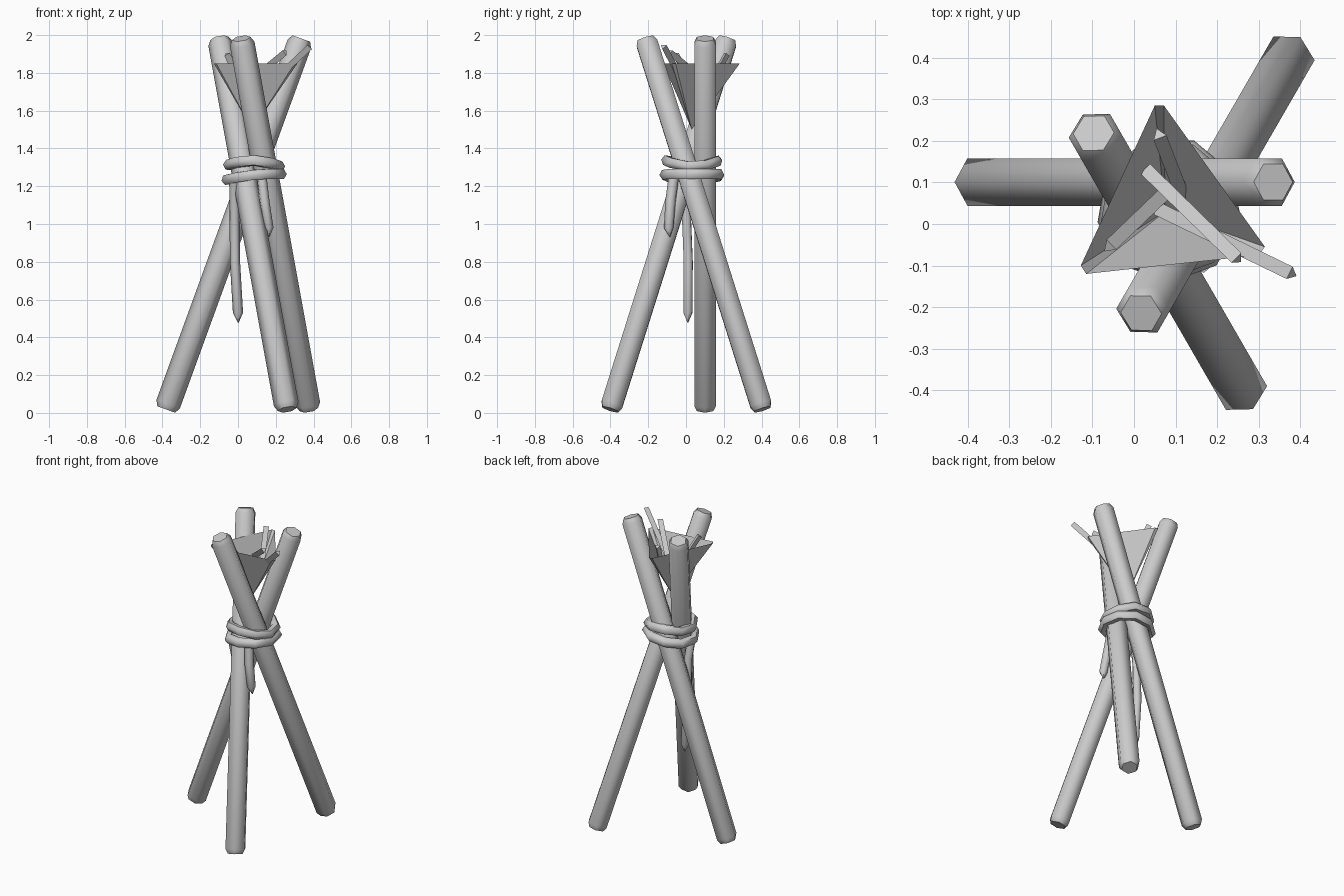
import bpy, bmesh
from math import cos, sin, pi, radians
from mathutils import Vector, Matrix

if "Cube" in bpy.data.objects:
    bpy.data.objects.remove(bpy.data.objects["Cube"])

CENTRE = Vector((0.085, 0.035, 0))


def finish(name, bm, angle=None):
    bmesh.ops.recalc_face_normals(bm, faces=bm.faces)
    me = bpy.data.meshes.new(name)
    bm.to_mesh(me)
    bm.free()
    ob = bpy.data.objects.new(name, me)
    bpy.context.collection.objects.link(ob)
    if angle:
        bpy.ops.object.select_all(action='DESELECT')
        ob.select_set(True)
        bpy.context.view_layer.objects.active = ob
        bpy.ops.object.shade_smooth_by_angle(angle=radians(angle))
    return ob


def prism(name, a, b, sides, rings, angle=None):
    """Straight bar from a to b; rings are (distance from a, radius)."""
    a, b = Vector(a), Vector(b)
    w = (b - a).normalized()
    v = Vector((0, 0, 1)).cross(w).normalized()
    u = v.cross(w)
    bm = bmesh.new()
    loops = []
    for d, r in rings:
        loops.append([bm.verts.new(a + w * d + r * (u * cos(2 * pi * i / sides) + v * sin(2 * pi * i / sides)))
                      for i in range(sides)])
    for p, q in zip(loops, loops[1:]):
        for i in range(sides):
            j = (i + 1) % sides
            bm.faces.new((p[i], p[j], q[j], q[i]))
    bm.faces.new(loops[0])
    bm.faces.new(loops[-1])
    return finish(name, bm, angle)


def rope(name, points, radii, closed=False):
    """Round cord swept along a path."""
    cu = bpy.data.curves.new(name, 'CURVE')
    cu.dimensions = '3D'
    cu.bevel_depth = 1.0
    cu.bevel_resolution = 1
    cu.use_fill_caps = True
    sp = cu.splines.new('POLY')
    sp.points.add(len(points) - 1)
    for pt, co, r in zip(sp.points, points, radii):
        pt.co = (*co, 1)
        pt.radius = r
    sp.use_cyclic_u = closed
    ob = bpy.data.objects.new(name, cu)
    bpy.context.collection.objects.link(ob)
    bpy.ops.object.select_all(action='DESELECT')
    ob.select_set(True)
    bpy.context.view_layer.objects.active = ob
    bpy.ops.object.convert(target='MESH')
    bpy.ops.object.shade_smooth_by_angle(angle=radians(61))


# three crossed hexagonal poles with chamfered ends
for k in range(3):
    rot = Matrix.Rotation(k * 2 * pi / 3, 3, 'Z')
    lo = CENTRE + rot @ Vector((-0.465, 0.066, 0.018))
    hi = CENTRE + rot @ Vector((0.25, 0.066, 1.982))
    n = (hi - lo).length
    prism(f"pole_{k + 1}", lo, hi, 6,
          [(0, 0.05), (0.03, 0.066), (n - 0.03, 0.066), (n, 0.05)], 61)

# two wavy rope wraps where the poles cross
for name, z, tilt, wave, rad in (("lower_wrap", 1.255, 0.015, 0.006, 0.146),
                                 ("upper_wrap", 1.322, -0.004, 0.014, 0.137)):
    pts = []
    for i in range(9):
        t = 2 * pi * i / 9 + pi / 6
        pts.append(CENTRE + Vector((rad * cos(t), rad * sin(t),
                                    z + tilt * cos(t) - wave * cos(2 * t))))
    rope(name, pts, [0.03] * 9, True)

# hanging rope ends, tapering to points
rope("long_rope_end",
     [(-0.02, -0.04, 1.25), (-0.018, 0.0, 1.1), (-0.016, 0.012, 0.8), (0.0, 0.01, 0.53), (0.002, 0.01, 0.475)],
     [0.027, 0.027, 0.027, 0.027, 0.001])
rope("short_rope_end",
     [(0.125, -0.065, 1.25), (0.14, -0.082, 1.12), (0.163, -0.092, 0.98), (0.166, -0.085, 0.93)],
     [0.028, 0.028, 0.026, 0.001])

# open three-sided basket hanging between the pole tops
bm = bmesh.new()
rim = [(0.05, 0.285), (0.072, 0.285), (0.315, -0.055), (0.3, -0.075), (-0.115, -0.12), (-0.128, -0.1)]
vs = [bm.verts.new((x, y, 1.85)) for x, y in rim]
tip = bm.verts.new((0.075, 0.03, 1.5))
for i in range(6):
    bm.faces.new((vs[i], vs[(i + 1) % 6], tip))
finish("basket", bm)

# loose triangular kindling sticks in the basket
for k, (a, b) in enumerate([((0.03, 0.13, 1.73), (0.25, -0.085, 1.91)),
                            ((0.06, 0.035, 1.64), (0.38, -0.12, 1.94)),
                            ((0.07, 0.07, 1.62), (-0.06, -0.055, 1.9)),
                            ((0.12, 0.06, 1.62), (0.06, 0.215, 1.9))]):
    n = (Vector(b) - Vector(a)).length
    prism(f"kindling_stick_{k + 1}", a, b, 3, [(0, 0.019), (n, 0.019)])
